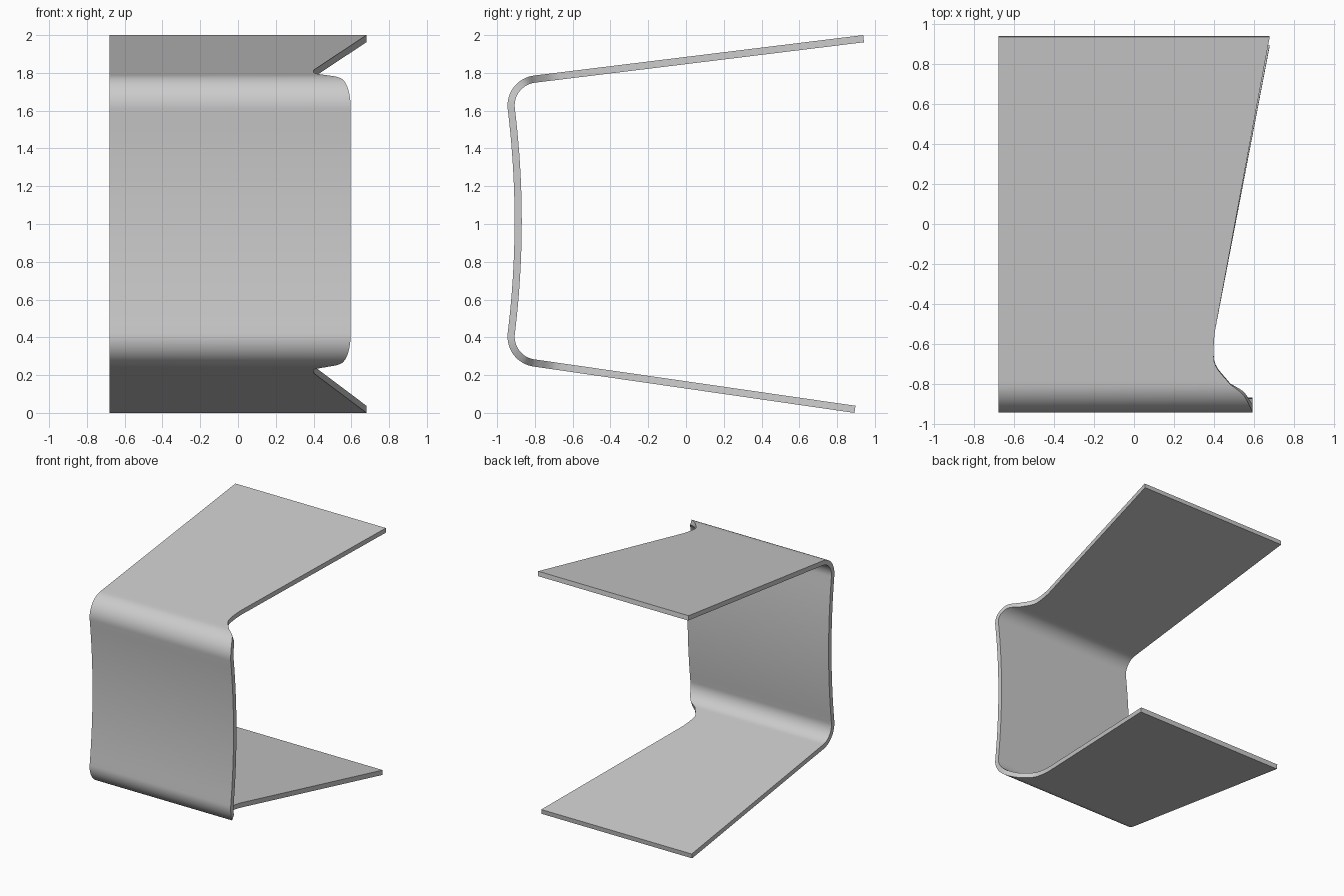
import bpy, bmesh, math

if "Cube" in bpy.data.objects:
    bpy.data.objects.remove(bpy.data.objects["Cube"])

THICK = 0.038
LEFT = -0.68
R = 0.16          # outer bend radius
CY = -0.785       # y of both bend centres
Z_TOP, Z_LOW = 1.627, 0.404

# right-edge x along the flange (by y) and around the bend (by fraction)
FLANGE_EDGE = [(-0.54, .405), (-0.58, .401), (-0.62, .399), (-0.66, .399), (-0.69, .402),
               (-0.71, .409), (-0.73, .420), (-0.755, .440), (-0.78, .462)]
BEND_EDGE = [(0, .483), (.11, .52), (.22, .55), (.37, .568), (.53, .582), (.68, .59), (.83, .595), (1, .595)]


def lookup(table, t):
    for (a, xa), (b, xb) in zip(table, table[1:]):
        if t <= b:
            return xa + (xb - xa) * (t - a) / (b - a)
    return table[-1][1]


def flange_and_bend(cz, tip_y, tip_z, side):
    """Outer stations (y, z, ny, nz, right x) from flange tip to end of bend."""
    a = math.radians(7)
    for _ in range(8):   # settle the tangent angle through the tip
        sy, sz = CY - R * math.sin(a), cz + side * R * math.cos(a)
        a = math.atan2(side * (tip_z - sz), tip_y - sy)
    ny, nz = -math.sin(a), side * math.cos(a)
    pts = [(tip_y, tip_z, ny, nz, 0.68)]
    for y, x in FLANGE_EDGE:
        pts.append((y, sz + side * (y - sy) * math.tan(a), ny, nz, x))
    end = math.pi / 2 + math.radians(7)
    for i in range(17):
        t = i / 16
        b = a + (end - a) * t
        ny, nz = -math.sin(b), side * math.cos(b)
        pts.append((CY + R * ny, cz + R * nz, ny, nz, lookup(BEND_EDGE, t)))
    return pts


top = flange_and_bend(Z_TOP, 0.938, 2.0, 1)
low = flange_and_bend(Z_LOW, 0.892, 0.0, -1)

# inward-bowed back panel between the two bends
y0, z0, z1 = top[-1][0], top[-1][1], low[-1][1]
mid, half, slope = (z0 + z1) / 2, (z0 - z1) / 2, math.tan(math.radians(7))
panel = []
for i in range(1, 20):
    s = 1 - i / 10
    n = math.hypot(1, slope * s)
    panel.append((y0 + slope * half / 2 * (1 - s * s), mid + half * s, -1 / n, -slope * s / n, .595))
path = top + panel + low[::-1]

# sweep a four-corner section along the path
bm = bmesh.new()
rings = []
for y, z, ny, nz, x in path:
    iy, iz = y - ny * THICK, z - nz * THICK
    rings.append([bm.verts.new(c) for c in ((LEFT, y, z), (x, y, z), (x, iy, iz), (LEFT, iy, iz))])
for p, q in zip(rings, rings[1:]):
    for k in range(4):
        m = (k + 1) % 4
        bm.faces.new((p[k], p[m], q[m], q[k]))
bm.faces.new(rings[0])
bm.faces.new(rings[-1])
bmesh.ops.recalc_face_normals(bm, faces=bm.faces)
mesh = bpy.data.meshes.new("bent_sheet")
bm.to_mesh(mesh)
bm.free()
obj = bpy.data.objects.new("bent_sheet", mesh)
bpy.context.collection.objects.link(obj)
bpy.context.view_layer.objects.active = obj
obj.select_set(True)
bpy.ops.object.shade_smooth_by_angle(angle=math.radians(35))
